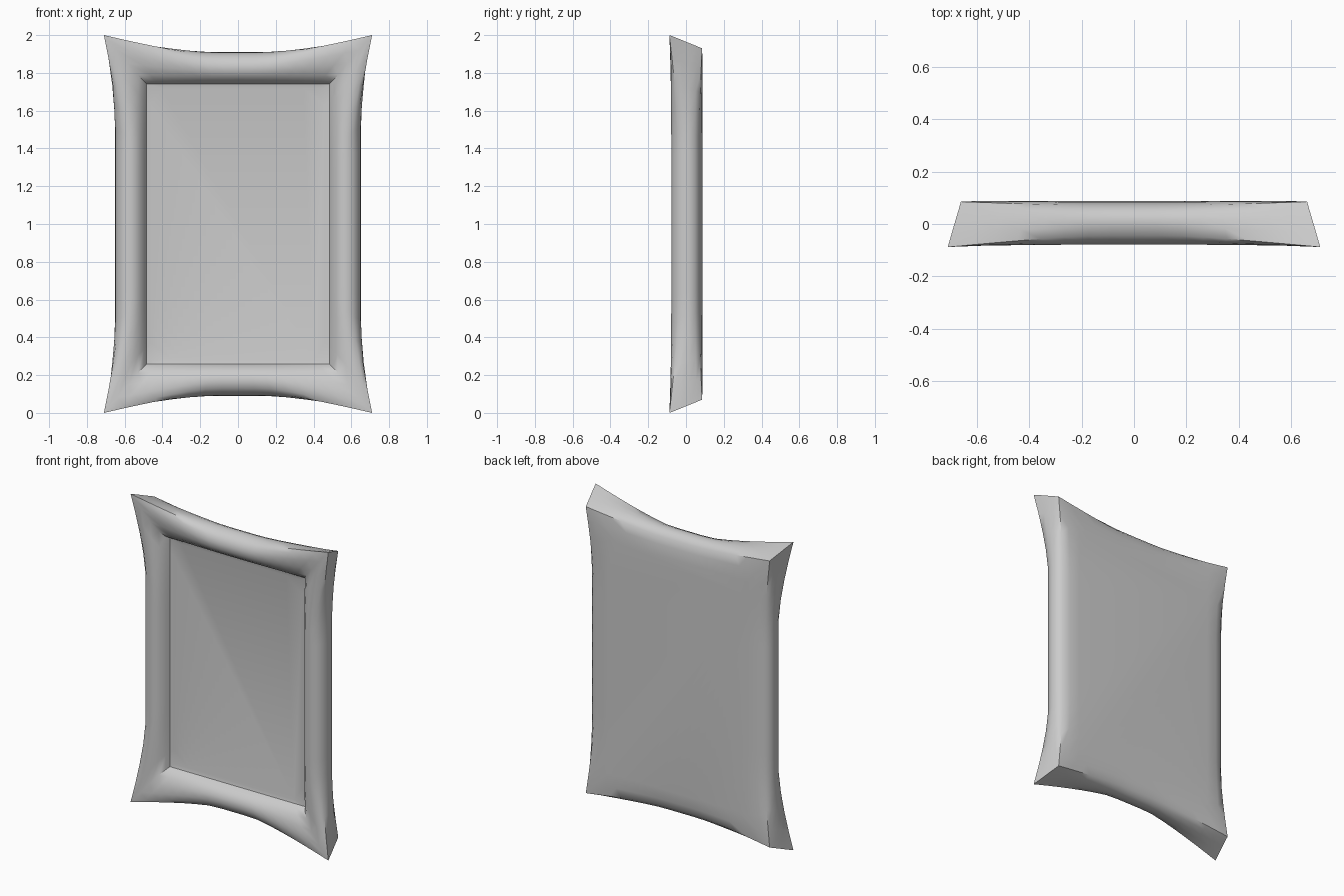
import bpy, bmesh

N = 16  # segments per side
# Cross-section stations from the front panel over the padded roll to the back:
# (mid half-width, mid half-height, mid y, corner half-width, corner half-height, corner y)
RINGS = [
    (0.46, 0.72, 0.000, 0.46, 0.72, 0.000),
    (0.485, 0.742, -0.005, 0.485, 0.742, -0.005),
    (0.497, 0.753, -0.030, 0.500, 0.757, -0.028),
    (0.520, 0.775, -0.058, 0.530, 0.790, -0.054),
    (0.548, 0.805, -0.075, 0.580, 0.850, -0.074),
    (0.580, 0.838, -0.078, 0.640, 0.920, -0.083),
    (0.612, 0.870, -0.066, 0.690, 0.977, -0.087),
    (0.635, 0.893, -0.044, 0.710, 1.000, -0.088),
    (0.648, 0.907, -0.012, 0.694, 0.978, -0.032),
    (0.650, 0.910, 0.018, 0.680, 0.958, 0.016),
    (0.640, 0.898, 0.048, 0.668, 0.942, 0.056),
    (0.615, 0.872, 0.070, 0.660, 0.930, 0.085),
    (0.570, 0.825, 0.083, 0.590, 0.850, 0.088),
    (0.500, 0.755, 0.088, 0.500, 0.755, 0.088),
]


def flare(t, start, power):
    return max(0.0, (abs(t) - start) / (1 - start)) ** power


def ring_points(mx, mz, my, cx, cz, cy):
    pts = []
    for side in range(4):
        for i in range(N):
            t = -1 + 2 * i / N
            s = 1 if side < 2 else -1
            if side % 2 == 0:  # bottom and top rails
                w = flare(t, 0.2, 1.25)
                x, z = s * t * cx, -s * (mz + (cz - mz) * w)
            else:              # right and left rails
                w = flare(t, 0.5, 1.4)
                x, z = s * (mx + (cx - mx) * w), s * t * cz
            pts.append((x, my + (cy - my) * w, 1 + z))
    return pts


bm = bmesh.new()
loops = [[bm.verts.new(p) for p in ring_points(*r)] for r in RINGS]

# Padded border
for a, b in zip(loops, loops[1:]):
    for i in range(4 * N):
        j = (i + 1) % (4 * N)
        bm.faces.new((a[i], a[j], b[j], b[i]))

# Recessed front panel and flat back
bm.faces.new(loops[0])
bm.faces.new(loops[-1])
bmesh.ops.recalc_face_normals(bm, faces=bm.faces)

mesh = bpy.data.meshes.new("padded_frame")
bm.to_mesh(mesh)
bm.free()
frame = bpy.data.objects.new("padded_frame", mesh)
bpy.context.collection.objects.link(frame)
bpy.context.view_layer.objects.active = frame
frame.select_set(True)
bpy.ops.object.shade_smooth_by_angle(angle=0.75)
